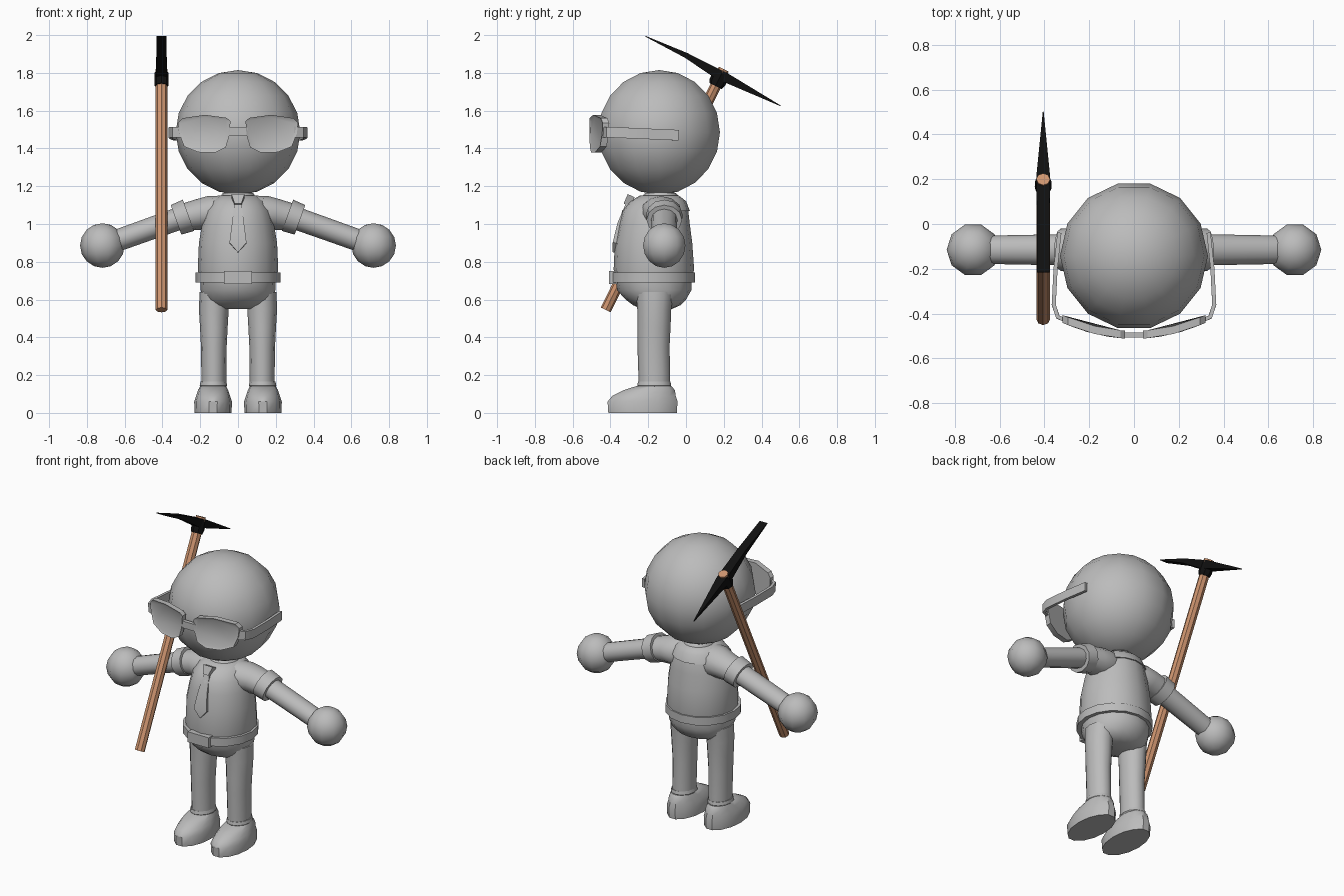
import bpy, bmesh, math
from mathutils import Vector

cube = bpy.data.objects.get("Cube")
if cube:
    bpy.data.objects.remove(cube, do_unlink=True)


def material(name, rgb):
    m = bpy.data.materials.new(name)
    m.use_nodes = True
    m.diffuse_color = (*rgb, 1)
    m.node_tree.nodes["Principled BSDF"].inputs["Base Color"].default_value = (*rgb, 1)
    return m


GREY = material("plain grey", (0.5, 0.5, 0.5))
WOOD = material("orange wood", (0.62, 0.3, 0.16))
BLACK = material("black iron", (0.005, 0.005, 0.005))


def finish(bm, name, mat=GREY, angle=40):
    bmesh.ops.recalc_face_normals(bm, faces=bm.faces)
    me = bpy.data.meshes.new(name)
    bm.to_mesh(me)
    bm.free()
    me.materials.append(mat)
    for p in me.polygons:
        p.use_smooth = True
    me.set_sharp_from_angle(angle=math.radians(angle))
    ob = bpy.data.objects.new(name, me)
    bpy.context.collection.objects.link(ob)
    return ob


def loft(path, radii, n=14, axis=None, up=(0, 1, 0)):
    """Skin rings along a path; radii are (sideways, along up)."""
    bm = bmesh.new()
    pts = [Vector(p) for p in path]
    k, phase = (math.sqrt(2), math.pi / 4) if n == 4 else (1, 0)
    rings = []
    for i, p in enumerate(pts):
        t = Vector(axis) if axis else pts[min(i + 1, len(pts) - 1)] - pts[max(i - 1, 0)]
        side = t.normalized().cross(Vector(up)).normalized()
        top = side.cross(t).normalized()
        a, b = radii[i]
        ring = []
        for j in range(n):
            ang = 2 * math.pi * j / n + phase
            ring.append(bm.verts.new(p + k * (side * a * math.cos(ang) + top * b * math.sin(ang))))
        rings.append(ring)
    for r0, r1 in zip(rings, rings[1:]):
        for j in range(n):
            bm.faces.new((r0[j], r0[j - 1], r1[j - 1], r1[j]))
    bm.faces.new(rings[0])
    bm.faces.new(rings[-1])
    return bm


def stack(rows, x=0, n=16):
    """Level rings given as (z, centre y, half width, half depth)."""
    return loft([(x, y, z) for z, y, a, b in rows], [(a, b) for z, y, a, b in rows], n, (0, 0, 1))


def ball(name, centre, radius, seg, rings):
    bm = bmesh.new()
    bmesh.ops.create_uvsphere(bm, u_segments=seg, v_segments=rings, radius=1)
    for v in bm.verts:
        v.co = Vector((-v.co.y, v.co.x, v.co.z)) * radius + Vector(centre)
    finish(bm, name, angle=60)


# Head and neck
ball("head", (0, -0.142, 1.485), 0.33, 14, 10)
finish(stack([(1.1, -0.135, 0.075, 0.075), (1.2, -0.135, 0.075, 0.075)]), "neck")

# Shirt
shirt = [(0.69, -0.172, 0.2, 0.2), (0.76, -0.17, 0.213, 0.213), (0.9, -0.172, 0.207, 0.205),
         (1.0, -0.168, 0.19, 0.188), (1.07, -0.163, 0.17, 0.175), (1.12, -0.152, 0.14, 0.145),
         (1.15, -0.145, 0.1, 0.1)]
finish(stack(shirt), "shirt")
finish(stack([(1.12, -0.14, 0.1, 0.11), (1.15, -0.135, 0.09, 0.095), (1.165, -0.135, 0.08, 0.08)]), "collar")

# Back yoke: a slightly larger skin over the rear of the shoulders
bm = stack([(z, y, a + 0.008, b + 0.008) for z, y, a, b in shirt[4:]])
bmesh.ops.bisect_plane(bm, geom=bm.verts[:] + bm.edges[:] + bm.faces[:],
                       plane_co=(0, -0.15, 0), plane_no=(0, -1, 0), clear_outer=True)
finish(bm, "back_yoke")

# Tie, belt and buckle
finish(loft([(0, -0.29, 1.15), (0, -0.312, 1.1)], [(0.035, 0.02), (0.018, 0.02)], 4), "tie_knot")
finish(loft([(0, -0.305, 1.11), (0, -0.352, 1.0), (0, -0.376, 0.9), (0, -0.381, 0.85)],
            [(0.018, 0.012), (0.032, 0.012), (0.045, 0.012), (0.001, 0.008)], 4), "tie")
finish(stack([(0.69, -0.177, 0.224, 0.224), (0.742, -0.177, 0.224, 0.224)]), "belt")
finish(loft([(0, -0.385, 0.683), (0, -0.385, 0.75)], [(0.075, 0.022)] * 2, 4), "buckle")

# Hips
finish(stack([(0.7, -0.172, 0.2, 0.2), (0.65, -0.168, 0.198, 0.197), (0.6, -0.16, 0.185, 0.16),
              (0.57, -0.155, 0.16, 0.125), (0.55, -0.155, 0.11, 0.08)]), "hips")


def lens_frame(name, s):
    # Flat outline, recessed in front, then bent around the face
    outline = [(0.04, 1.545), (0.06, 1.562), (0.175, 1.578), (0.295, 1.56), (0.318, 1.535), (0.312, 1.48),
               (0.285, 1.41), (0.21, 1.38), (0.12, 1.378), (0.065, 1.405), (0.045, 1.47)]
    bm = bmesh.new()
    front = bm.faces.new([bm.verts.new((x, -0.512, z)) for x, z in outline])
    back = bmesh.ops.extrude_face_region(bm, geom=[front])["geom"]
    for v in [g for g in back if isinstance(g, bmesh.types.BMVert)]:
        v.co.y += 0.035
    bmesh.ops.recalc_face_normals(bm, faces=bm.faces)
    front = min(bm.faces, key=lambda f: f.calc_center_median().y)
    bmesh.ops.inset_individual(bm, faces=[front], thickness=0.014, depth=-0.008)
    for v in bm.verts:
        v.co.y += 0.7 * v.co.x ** 2
        v.co.x *= s
    finish(bm, name, angle=30)


for side, s in (("left", 1), ("right", -1)):
    # Leg, trouser cuff and shoe
    finish(stack([(0.64, -0.165, 0.075, 0.1), (0.55, -0.168, 0.079, 0.09), (0.45, -0.17, 0.073, 0.088),
                  (0.35, -0.172, 0.068, 0.085), (0.2, -0.168, 0.066, 0.084),
                  (0.13, -0.168, 0.066, 0.084)], 0.128 * s, 12), side + "_leg")
    finish(stack([(0.135, -0.168, 0.066, 0.083), (0.145, -0.168, 0.073, 0.09),
                  (0.165, -0.168, 0.068, 0.086)], 0.13 * s, 12), side + "_trouser_cuff")
    finish(stack([(0, -0.23, 0.098, 0.186), (0.06, -0.23, 0.1, 0.19), (0.09, -0.222, 0.09, 0.172),
                  (0.12, -0.195, 0.08, 0.14), (0.142, -0.17, 0.068, 0.095)], 0.132 * s, 14), side + "_shoe")

    # Sleeve, cuff, arm and hand
    d = (0.94 * s, 0, -0.34)
    finish(loft([(x * s, y, z) for x, y, z in ((0.07, -0.14, 1.07), (0.13, -0.13, 1.055),
                                               (0.2, -0.118, 1.05), (0.28, -0.115, 1.035))],
                [(0.085, 0.1), (0.098, 0.11), (0.084, 0.095), (0.074, 0.082)], 12, d), side + "_sleeve")
    finish(loft([(0.262 * s, -0.115, 1.046), (0.328 * s, -0.115, 1.022)],
                [(0.088, 0.098), (0.083, 0.094)], 12, d), side + "_sleeve_cuff")
    finish(loft([(0.28 * s, -0.115, 1.04), (0.45 * s, -0.115, 0.98), (0.66 * s, -0.115, 0.905)],
                [(0.06, 0.07), (0.059, 0.067), (0.058, 0.063)], 12, d), side + "_arm")
    ball(side + "_hand", (0.718 * s, -0.115, 0.886), 0.118, 10, 8)

    # Glasses
    lens_frame(side + "_lens", s)
    temple = [(0.295, -0.435, 1.487), (0.34, -0.415, 1.486), (0.358, -0.36, 1.484),
              (0.35, -0.2, 1.477), (0.333, -0.04, 1.47)]
    finish(loft([(x * s, y, z) for x, y, z in temple], [(0.009, 0.028)] * 5, 4, up=(0, 0, 1)), side + "_temple")
finish(loft([(-0.05, -0.495, 1.49), (0.05, -0.495, 1.49)], [(0.022, 0.012)] * 2, 4), "glasses_bridge")

# Pickaxe: sloping shaft, iron socket and a blade with one chisel end and one point
X = -0.405
foot, tip = Vector((X, -0.425, 0.545)), Vector((X, 0.2, 1.82))
finish(loft([foot, tip], [(0.031, 0.029)] * 2, 8), "pickaxe_shaft", WOOD, 20)
finish(loft([foot.lerp(tip, t) for t in (0.93, 0.945, 0.985)],
            [(0.036, 0.036), (0.038, 0.045), (0.036, 0.045)], 8), "pickaxe_socket", BLACK, 20)
finish(loft([(X, -0.215, 1.994), (X, 0.0, 1.893), (X, 0.15, 1.805), (X, 0.21, 1.775), (X, 0.5, 1.626)],
            [(0.027, 0.002), (0.027, 0.014), (0.03, 0.025), (0.03, 0.025), (0.002, 0.002)],
            4, up=(0, 0, 1)), "pickaxe_blade", BLACK, 20)
